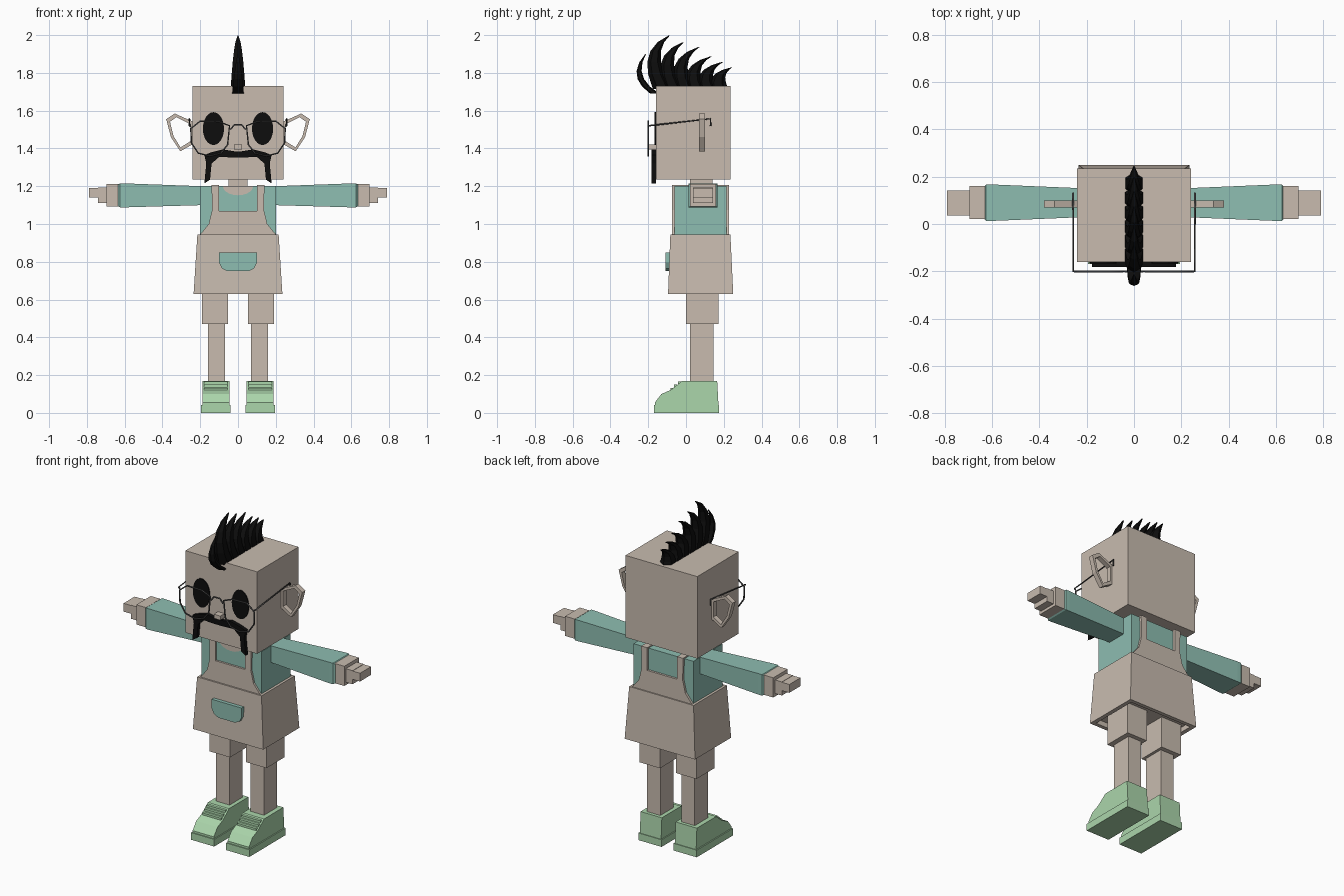
import bpy, bmesh, math
from mathutils import Vector

cube = bpy.data.objects.get("Cube")
if cube:
    bpy.data.objects.remove(cube, do_unlink=True)


def material(name, r, g, b):
    m = bpy.data.materials.new(name)
    m.use_nodes = True
    m.diffuse_color = (r, g, b, 1)
    bsdf = m.node_tree.nodes["Principled BSDF"]
    bsdf.inputs["Base Color"].default_value = (r, g, b, 1)
    bsdf.inputs["Roughness"].default_value = 0.8
    return m


BEIGE = material("warm_beige", 0.58, 0.50, 0.43)
TEAL = material("soft_teal", 0.27, 0.51, 0.44)
GREEN = material("pale_green", 0.41, 0.67, 0.41)
BLACK = material("black", 0.004, 0.004, 0.004)
METAL = material("dark_grey", 0.07, 0.07, 0.07)


def loft(name, rings, mat, wrap=False):
    """Skin a list of equal-sized rings; cap the ends or join them in a loop."""
    bm = bmesh.new()
    rows = [[bm.verts.new(p) for p in ring] for ring in rings]
    n = len(rows[0])
    pairs = list(zip(rows, rows[1:]))
    if wrap:
        pairs.append((rows[-1], rows[0]))
    else:
        bm.faces.new(rows[0][::-1])
        bm.faces.new(rows[-1])
    for a, b in pairs:
        for i in range(n):
            j = (i + 1) % n
            bm.faces.new((a[i], a[j], b[j], b[i]))
    bmesh.ops.recalc_face_normals(bm, faces=bm.faces)
    mesh = bpy.data.meshes.new(name)
    bm.to_mesh(mesh)
    bm.free()
    mesh.materials.append(mat)
    obj = bpy.data.objects.new(name, mesh)
    bpy.context.collection.objects.link(obj)
    return obj


def rect_z(x0, x1, y0, y1, z):
    return [(x0, y0, z), (x1, y0, z), (x1, y1, z), (x0, y1, z)]


def rect_x(x, y0, y1, z0, z1):
    return [(x, y0, z0), (x, y1, z0), (x, y1, z1), (x, y0, z1)]


def box(name, x0, x1, y0, y1, z0, z1, mat):
    return loft(name, [rect_z(x0, x1, y0, y1, z) for z in (z0, z1)], mat)


def plate(name, outline, y0, y1, mat):
    """Front-facing outline in x and z, given depth in y."""
    return loft(name, [[(x, y, z) for x, z in outline] for y in (y0, y1)], mat)


def mirrored(half):
    """Close a half outline by reflecting it across x = 0."""
    return half + [(-x, z) for x, z in reversed(half)]


def wire(name, points, mat, closed=False, radius=0.0045):
    curve = bpy.data.curves.new(name, "CURVE")
    curve.dimensions = "3D"
    curve.bevel_depth = radius
    curve.bevel_resolution = 1
    curve.use_fill_caps = True
    spline = curve.splines.new("POLY")
    spline.points.add(len(points) - 1)
    for sp, p in zip(spline.points, points):
        sp.co = (*p, 1)
    spline.use_cyclic_u = closed
    curve.materials.append(mat)
    obj = bpy.data.objects.new(name, curve)
    bpy.context.collection.objects.link(obj)


def spike(name, base, bend, tip, half_x, half_y):
    """Curved hair spike with a six-sided section tapering to its tip."""
    base, bend, tip = (Vector((0, *p)) for p in (base, bend, tip))
    rings = []
    for t in (0, 0.2, 0.4, 0.6, 0.8, 0.98):
        c = base * (1 - t) ** 2 + bend * 2 * t * (1 - t) + tip * t * t
        s = (1 - t) ** 0.65
        rings.append([c + Vector((half_x * s * math.sin(a), half_y * s * math.cos(a), 0))
                      for a in (k * math.pi / 3 for k in range(6))])
    loft(name, rings, BLACK)


# Head, neck and nose
box("head", -0.24, 0.24, -0.16, 0.235, 1.235, 1.73, BEIGE)
box("neck", -0.05, 0.05, 0.02, 0.14, 1.18, 1.25, BEIGE)
box("nose", -0.022, 0.022, -0.2, -0.155, 1.395, 1.42, BEIGE)

# Moustache with long drooping ends
plate("moustache", mirrored([
    (0.02, 1.385), (0.08, 1.395), (0.14, 1.38), (0.178, 1.365), (0.168, 1.32), (0.178, 1.215),
    (0.148, 1.235), (0.14, 1.32), (0.1, 1.355), (0.02, 1.352)]), -0.182, -0.158, BLACK)

# Mohawk
spike("hair_front", (-0.165, 1.69), (-0.305, 1.78), (-0.21, 1.905), 0.036, 0.024)
TIPS = [(-0.085, 2.0), (-0.01, 1.965), (0.075, 1.94), (0.14, 1.89), (0.2, 1.86), (0.245, 1.83)]
for i, (ty, tz) in enumerate(TIPS):
    by = -0.125 + 0.06 * i
    lean = 0.105 - 0.015 * i
    spike(f"hair_spike_{i + 1}", (by, 1.715), (by - lean, 1.73 + 0.7 * (tz - 1.73)),
          (ty, tz), 0.045, 0.05)

# Torso and skirt with a hollow underside
box("shirt", -0.2, 0.2, -0.062, 0.215, 0.9, 1.2, TEAL)
loft("overall_skirt", [
    rect_z(-0.215, 0.215, -0.083, 0.235, 0.945), rect_z(-0.235, 0.235, -0.095, 0.25, 0.63),
    rect_z(-0.21, 0.21, -0.072, 0.227, 0.63), rect_z(-0.21, 0.21, -0.072, 0.227, 0.66)], BEIGE)

# Bibs with straps, front and back, joined over the shoulders
BIB = [(0.1, 1.07), (0.1, 1.205), (0.14, 1.205), (0.137, 1.075), (0.155, 1.0), (0.2, 0.945), (0.2, 0.92)]
plate("bib_front", mirrored(BIB), -0.074, -0.06, BEIGE)
plate("bib_back", mirrored(BIB), 0.213, 0.228, BEIGE)
neckline = [(0.08 * math.cos(a), 1.2 - 0.048 * math.sin(a))
            for a in (k * math.pi / 10 for k in range(11))]
plate("neckline", neckline, -0.067, -0.06, BEIGE)

# Pocket
plate("pocket", mirrored([(0.1, 0.85), (0.1, 0.795), (0.085, 0.765), (0.055, 0.75)]),
      -0.108, -0.08, TEAL)

# Bridge of the glasses
wire("glasses_bridge", [(x, -0.2, z) for x, z in
     [(-0.04, 1.5), (-0.02, 1.525), (0.02, 1.525), (0.04, 1.5)]], METAL)

EAR = [(0.235, 1.54), (0.335, 1.585), (0.38, 1.555), (0.355, 1.46), (0.305, 1.385), (0.235, 1.425)]
RIM = [(0.045, 1.52), (0.1, 1.542), (0.2, 1.545), (0.25, 1.505), (0.247, 1.43),
       (0.21, 1.375), (0.15, 1.36), (0.09, 1.375), (0.055, 1.42)]
SHOE = [(-0.165, 0.04), (-0.165, 0.055), (-0.13, 0.1), (-0.08, 0.122), (-0.02, 0.17),
        (0.165, 0.17), (0.172, 0.04)]

for s, side in ((1, "left"), (-1, "right")):
    # Eye
    eye = [(s * 0.13 + 0.056 * math.cos(a), 1.505 + 0.087 * math.sin(a))
           for a in (k * math.pi / 12 for k in range(24))]
    plate(f"{side}_eye", eye, -0.166, -0.158, BLACK)

    # Ear as an open angular ring
    cx, cz = 0.303, 1.487
    rings = []
    for x, z in EAR:
        ix, iz = cx + (x - cx) * 0.74, cz + (z - cz) * 0.8
        rings.append([(s * x, 0.07, z), (s * x, 0.1, z), (s * ix, 0.1, iz), (s * ix, 0.07, iz)])
    loft(f"{side}_ear", rings, BEIGE, wrap=True)

    # Glasses rim and temple
    wire(f"{side}_glasses_rim", [(s * x, -0.2, z) for x, z in RIM], METAL, closed=True)
    wire(f"{side}_glasses_temple", [(s * 0.248, -0.2, 1.515), (s * 0.257, -0.2, 1.52),
         (s * 0.257, 0.13, 1.557), (s * 0.257, 0.13, 1.52)], METAL)

    # Shoulder strap
    a, b = sorted((s * 0.1, s * 0.14))
    box(f"{side}_shoulder_strap", a, b, -0.074, 0.228, 1.195, 1.207, BEIGE)

    # Sleeve, cuff, hand and stepped fingers
    loft(f"{side}_sleeve", [rect_x(s * 0.19, 0.03, 0.15, 1.1, 1.2),
                            rect_x(s * 0.6, 0.013, 0.167, 1.088, 1.215),
                            rect_x(s * 0.625, 0.013, 0.167, 1.088, 1.215),
                            rect_x(s * 0.638, 0.025, 0.155, 1.097, 1.205)], TEAL)
    for part, x0, x1, y0, y1, z0, z1 in (
            ("hand", 0.63, 0.695, 0.022, 0.16, 1.093, 1.212),
            ("knuckles", 0.69, 0.74, 0.036, 0.142, 1.11, 1.192),
            ("fingertips", 0.735, 0.79, 0.036, 0.142, 1.14, 1.19)):
        loft(f"{side}_{part}", [rect_x(s * x, y0, y1, z0, z1) for x in (x0, x1)], BEIGE)

    # Trouser leg and shin
    a, b = sorted((s * 0.053, s * 0.19))
    box(f"{side}_trouser_leg", a, b, 0.0, 0.172, 0.47, 0.68, BEIGE)
    a, b = sorted((s * 0.07, s * 0.16))
    box(f"{side}_shin", a, b, 0.02, 0.145, 0.15, 0.48, BEIGE)

    # Shoe upper, sole and laces
    loft(f"{side}_shoe_upper", [[(s * x, y, z) for y, z in SHOE] for x in (0.046, 0.188)], GREEN)
    a, b = sorted((s * 0.04, s * 0.195))
    box(f"{side}_shoe_sole", a, b, -0.17, 0.176, 0, 0.043, GREEN)
    a, b = sorted((s * 0.055, s * 0.18))
    for k in range(3):
        y, z = -0.075 + 0.02 * k, 0.126 + 0.016 * k
        box(f"{side}_shoe_lace_{k + 1}", a, b, y - 0.008, y + 0.008, z - 0.008, z + 0.007, GREEN)
